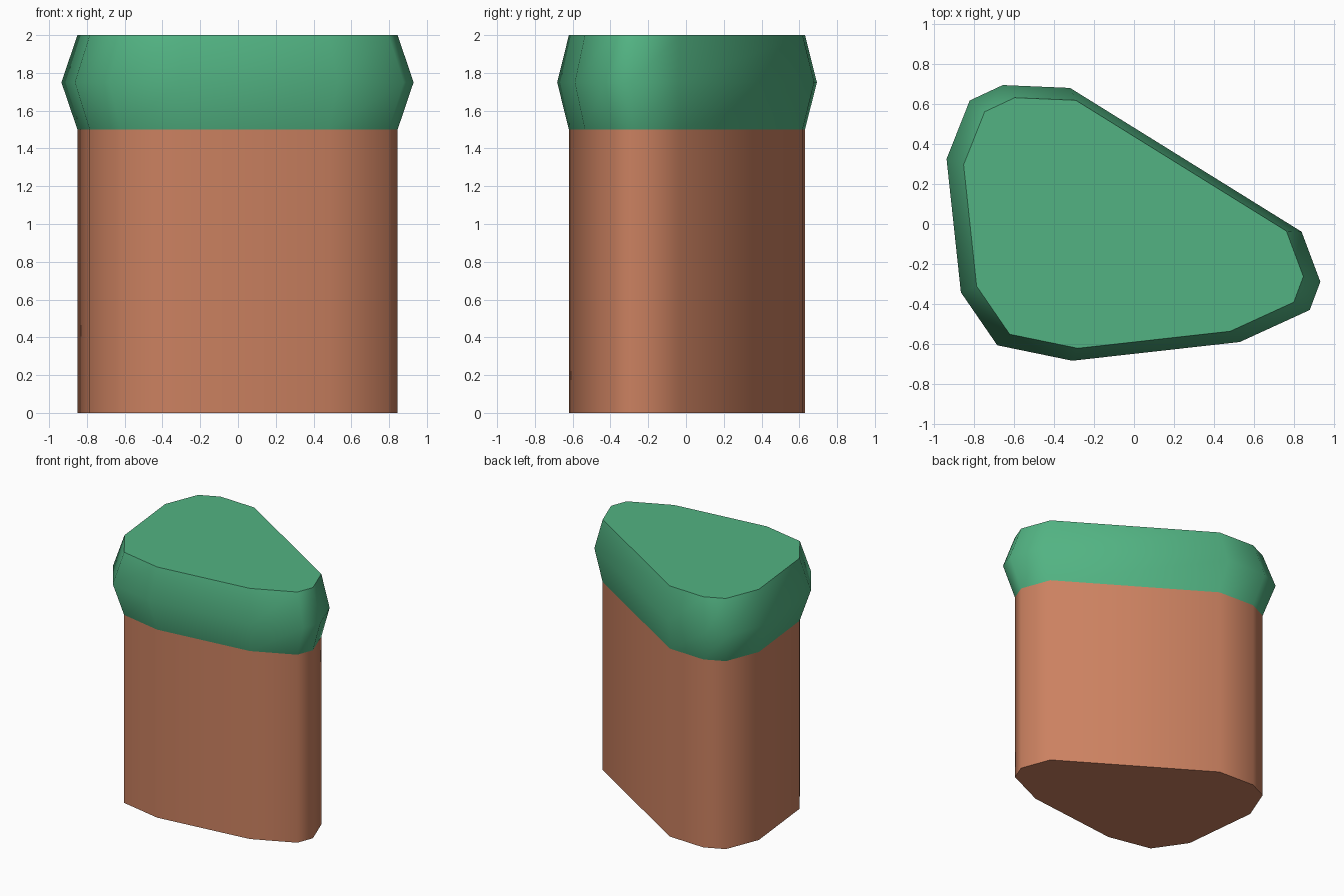
import bpy, bmesh, math

if "Cube" in bpy.data.objects:
    bpy.data.objects.remove(bpy.data.objects["Cube"])

# Plan outline of the trunk, counter-clockwise seen from above
OUTLINE = [(-0.595, 0.63), (-0.745, 0.56), (-0.85, 0.295), (-0.785, -0.31),
           (-0.62, -0.55), (-0.28, -0.62), (0.48, -0.535), (0.797, -0.39),
           (0.845, -0.262), (0.76, -0.035), (-0.29, 0.617)]


def material(name, rgb):
    mat = bpy.data.materials.new(name)
    mat.diffuse_color = (*rgb, 1)
    mat.use_nodes = True
    mat.node_tree.nodes["Principled BSDF"].inputs["Base Color"].default_value = mat.diffuse_color
    return mat


def loft(name, levels, mat, cap_bottom, cap_top):
    """Stack scaled copies of the outline at (z, scale) levels."""
    bm = bmesh.new()
    rings = [[bm.verts.new((x * s, y * s, z)) for x, y in OUTLINE]
             for z, s in levels]
    n = len(OUTLINE)
    for a, b in zip(rings, rings[1:]):
        for i in range(n):
            j = (i + 1) % n
            bm.faces.new((a[i], a[j], b[j], b[i]))
    if cap_bottom:
        bm.faces.new(rings[0][::-1])
    if cap_top:
        bm.faces.new(rings[-1])
    mesh = bpy.data.meshes.new(name)
    bm.to_mesh(mesh)
    bm.free()
    mesh.materials.append(mat)
    obj = bpy.data.objects.new(name, mesh)
    bpy.context.collection.objects.link(obj)
    bpy.ops.object.select_all(action='DESELECT')
    obj.select_set(True)
    bpy.context.view_layer.objects.active = obj
    bpy.ops.object.shade_smooth_by_angle(angle=math.radians(60))
    return obj


# Straight earth-coloured column
loft("earth_column", [(0, 1), (1.5, 1)],
     material("earth brown", (0.60, 0.22, 0.118)), True, False)

# Bulging grass cap
loft("grass_cap", [(1.5, 1), (1.75, 1.1), (2, 1)],
     material("grass green", (0.084, 0.45, 0.225)), False, True)
